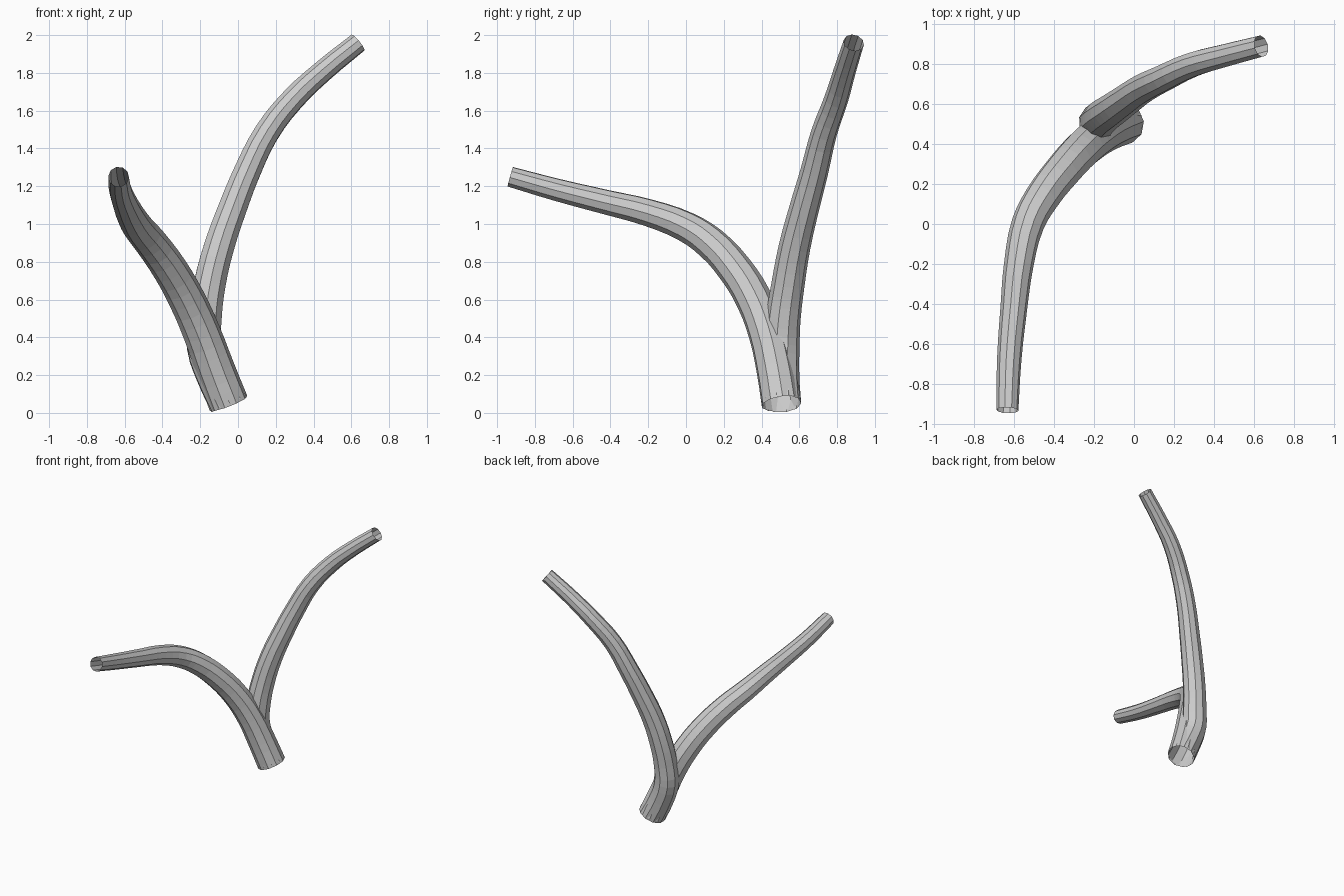
import bpy

if "Cube" in bpy.data.objects:
    bpy.data.objects.remove(bpy.data.objects["Cube"])

bark = bpy.data.materials.new("bark_grey")
bark.diffuse_color = (0.6, 0.6, 0.6, 1)
bark.use_nodes = True
bark.node_tree.nodes["Principled BSDF"].inputs["Base Color"].default_value = bark.diffuse_color


def branch(name, points):
    """Open ten-sided tube swept along (x, y, z, radius) points."""
    cu = bpy.data.curves.new(name + "_path", 'CURVE')
    cu.dimensions = '3D'
    cu.resolution_u = 3
    cu.bevel_depth = 1.0
    cu.bevel_resolution = 3
    cu.use_fill_caps = False
    sp = cu.splines.new('BEZIER')
    sp.bezier_points.add(len(points) - 1)
    for bp, (x, y, z, r) in zip(sp.bezier_points, points):
        bp.co = (x, y, z)
        bp.radius = r
        bp.handle_left_type = bp.handle_right_type = 'AUTO'
    path = bpy.data.objects.new(name + "_path", cu)
    bpy.context.collection.objects.link(path)
    bpy.context.view_layer.update()
    dg = bpy.context.evaluated_depsgraph_get()
    me = bpy.data.meshes.new_from_object(path.evaluated_get(dg))
    bpy.data.objects.remove(path)
    me.name = name
    me.materials.clear()
    me.materials.append(bark)
    for p in me.polygons:
        p.use_smooth = False
        p.material_index = 0
    ob = bpy.data.objects.new(name, me)
    bpy.context.collection.objects.link(ob)
    return ob


# Lower limb, rising from the base and arching to the front left
branch("front_branch", [
    (-0.05, 0.505, 0.05, 0.107), (-0.12, 0.475, 0.23, 0.104),
    (-0.19, 0.43, 0.42, 0.100), (-0.27, 0.36, 0.60, 0.097),
    (-0.36, 0.26, 0.76, 0.093), (-0.46, 0.13, 0.90, 0.088),
    (-0.53, 0.00, 0.985, 0.082), (-0.575, -0.20, 1.06, 0.074),
    (-0.60, -0.42, 1.115, 0.067), (-0.623, -0.68, 1.18, 0.061),
    (-0.632, -0.93, 1.25, 0.055)])

# Tall limb, sharing the base and leaning up to the back right
branch("tall_branch", [
    (-0.05, 0.505, 0.05, 0.105), (-0.125, 0.50, 0.20, 0.100),
    (-0.178, 0.505, 0.35, 0.096), (-0.175, 0.515, 0.50, 0.092),
    (-0.15, 0.54, 0.68, 0.088), (-0.10, 0.575, 0.88, 0.084),
    (-0.03, 0.625, 1.08, 0.079), (0.05, 0.68, 1.28, 0.074),
    (0.15, 0.73, 1.48, 0.069), (0.29, 0.795, 1.66, 0.064),
    (0.45, 0.84, 1.81, 0.059), (0.635, 0.888, 1.96, 0.055)])
